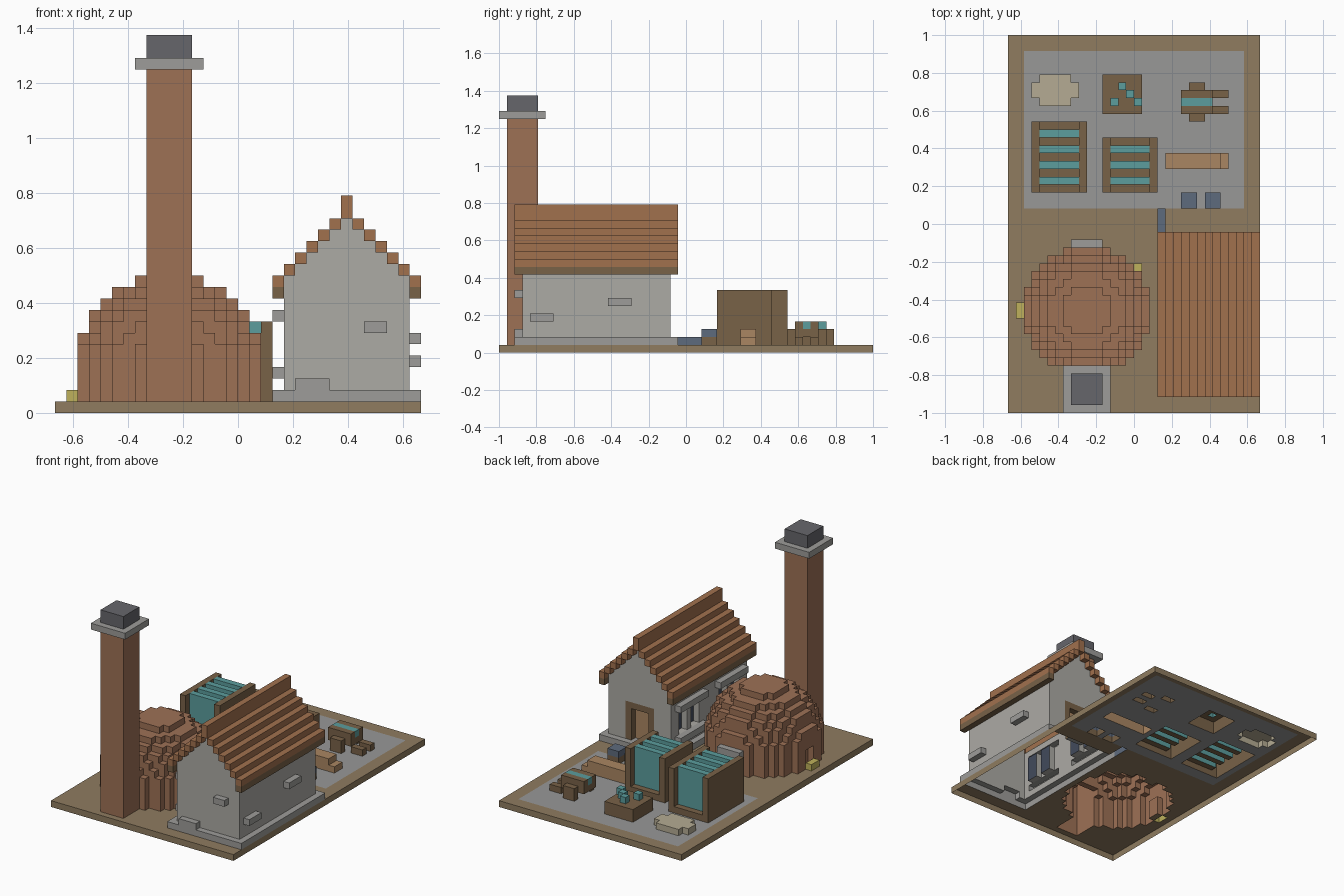
import bpy, bmesh, math

if "Cube" in bpy.data.objects:
    bpy.data.objects.remove(bpy.data.objects["Cube"])

U = 2 / 48                      # block size: the plot is 32 x 48 blocks
vox = {}                        # (i, j, k) -> (part, colour)

COLORS = {'earth': '8E7B60', 'paving': '979796', 'brick': '9C7056', 'stone': 'ABA9A3',
          'trim': '9C9B98', 'soot': '66666B', 'roof': 'A0704F', 'wood': '786249',
          'plank': 'A88562', 'teal': '5C9C9C', 'slate': '5E6A7C', 'cream': 'B3AA92',
          'glow': 'BDB05C', 'dark': '4A3A30', 'pane': '444C5C'}


def box(part, col, i0, i1, j0, j1, k0, k1):
    for i in range(i0, i1):
        for j in range(j0, j1):
            for k in range(k0, k1):
                vox[i, j, k] = (part, col)


def carve(i0, i1, j0, j1, k0, k1):
    for i in range(i0, i1):
        for j in range(j0, j1):
            for k in range(k0, k1):
                vox.pop((i, j, k), None)


# ground plate and paved yard
box('ground', 'earth', 0, 32, 0, 48, 0, 1)
box('ground', 'paving', 2, 30, 26, 46, 0, 1)

# domed kiln: upright wall below, sphere above
R, CZ = 8.2, 3.9
for k in range(1, 12):
    h = max(0, k + .5 - CZ)
    r2 = R * R - h * h
    for i in range(1, 19):
        for j in range(4, 22):
            if (i - 9.5) ** 2 + (j - 12.5) ** 2 <= r2:
                vox[i, j, k] = ('kiln', 'brick')
# kiln openings, lintel and embers
carve(2, 3, 12, 14, 1, 4)
carve(9, 11, 20, 21, 1, 4)
box('kiln', 'dark', 9, 11, 19, 20, 1, 4)
box('kiln_lintel', 'trim', 8, 12, 21, 22, 4, 5)
box('embers', 'glow', 1, 2, 12, 14, 1, 2)
box('embers', 'glow', 16, 17, 18, 19, 1, 2)

# chimney with collar and sooty top
box('chimney', 'brick', 8, 12, 1, 5, 1, 30)
box('chimney_collar', 'trim', 7, 13, 0, 6, 30, 31)
box('chimney_top', 'soot', 8, 12, 1, 5, 31, 33)

# house foundation, gabled walls and stepped roof
box('foundation', 'trim', 19, 32, 2, 23, 1, 2)
for n in range(7):
    lo, hi = (10, 12) if n == 0 else (11 + n, 12 + n)
    if n == 6:
        hi = 19
    for i in {19 + n, 31 - n}:
        if n:
            box('house_walls', 'stone', i, i + 1, 3, 22, 2, lo)
        box('roof', 'roof', i, i + 1, 2, 23, lo, hi)
        if n == 0:
            box('roof', 'wood', i, i + 1, 2, 23, 10, 11)

# windows on the left wall with sills and lintels
for j in (4, 14):
    for k in (3, 8):
        box('window_trim', 'trim', 19, 20, j, j + 7, k, k + 1)
    for p in (j + 1, j + 4):
        carve(20, 21, p, p + 2, 4, 8)
        box('window_panes', 'pane', 21, 22, p, p + 2, 4, 8)

# back door
box('door', 'wood', 23, 28, 21, 22, 2, 8)
carve(24, 27, 21, 22, 2, 7)
box('door', 'plank', 24, 27, 20, 21, 2, 7)

# projecting stones and front step
box('wall_stones', 'trim', 27, 29, 2, 3, 7, 8)
box('wall_stones', 'trim', 31, 32, 4, 7, 4, 5)
box('wall_stones', 'trim', 31, 32, 14, 17, 6, 7)
box('front_step', 'trim', 21, 24, 2, 3, 2, 3)
box('side_slab', 'slate', 19, 20, 23, 26, 1, 2)

# drying racks: base, side panels, hanging sheets
for name, i, depth in (('large_rack', 3, 9), ('small_rack', 12, 7)):
    box(name, 'wood', i, i + 7, 28, 28 + depth, 1, 2)
    for s in (i, i + 6):
        box(name, 'wood', s, s + 1, 28, 28 + depth, 1, 8)
    for j in range(29, 28 + depth - 1, 2):
        box(name, 'teal', i + 1, i + 6, j, j + 1, 1, 8)

# clay slab
box('clay_slab', 'cream', 4, 8, 39, 43, 1, 2)
box('clay_slab', 'cream', 3, 9, 40, 42, 1, 2)

# table with pots
box('table', 'wood', 12, 17, 38, 43, 1, 3)
for i, j in ((14, 41), (15, 40), (13, 39), (16, 39)):
    box('table_pots', 'teal', i, i + 1, j, j + 1, 3, 4)

# handcart: body, load, wheels, handles
box('cart', 'wood', 22, 26, 38, 41, 2, 4)
box('cart', 'teal', 22, 26, 39, 40, 3, 4)
for j in (37, 41):
    box('cart_wheels', 'wood', 23, 25, j, j + 1, 1, 3)
for j in (38, 40):
    box('cart_handles', 'wood', 26, 28, j, j + 1, 1, 2)

# bench and tubs
box('bench', 'plank', 20, 28, 31, 33, 1, 2)
box('bench', 'plank', 20, 27, 31, 33, 2, 3)
for i in (22, 25):
    box('tubs', 'wood', i, i + 2, 26, 28, 1, 2)
    box('tubs', 'slate', i, i + 2, 26, 28, 2, 3)


def material(name):
    m = bpy.data.materials.get(name)
    if not m:
        m = bpy.data.materials.new(name)
        rgb = [int(COLORS[name][n:n + 2], 16) / 255 for n in (0, 2, 4)]
        m.diffuse_color = [c ** 2.2 for c in rgb] + [1]
        m.use_nodes = True
        m.node_tree.nodes["Principled BSDF"].inputs["Base Color"].default_value = m.diffuse_color
    return m


# one mesh per part from its exposed block faces (open underneath)
parts = {}
for p, (part, col) in vox.items():
    parts.setdefault(part, []).append((p, col))
for part, cells in parts.items():
    bm, verts = bmesh.new(), {}
    cols = sorted({c for _, c in cells})
    for p, col in cells:
        for a in range(3):
            for s in (0, 1):
                q = list(p)
                q[a] += 2 * s - 1
                if tuple(q) in vox or q[2] < 0:
                    continue
                quad = []
                for du, dv in ((0, 0), (1, 0), (1, 1), (0, 1)):
                    c = list(p)
                    c[a] += s
                    c[(a + 1) % 3] += du
                    c[(a + 2) % 3] += dv
                    c = tuple(c)
                    if c not in verts:
                        verts[c] = bm.verts.new(((c[0] - 16) * U, (c[1] - 24) * U, c[2] * U))
                    quad.append(verts[c])
                f = bm.faces.new(quad if s else quad[::-1])
                f.material_index = cols.index(col)
    bmesh.ops.dissolve_limit(bm, angle_limit=math.radians(1), verts=bm.verts[:],
                             edges=bm.edges[:], delimit={'MATERIAL'})
    me = bpy.data.meshes.new(part)
    bm.to_mesh(me)
    bm.free()
    for c in cols:
        me.materials.append(material(c))
    bpy.context.collection.objects.link(bpy.data.objects.new(part, me))
